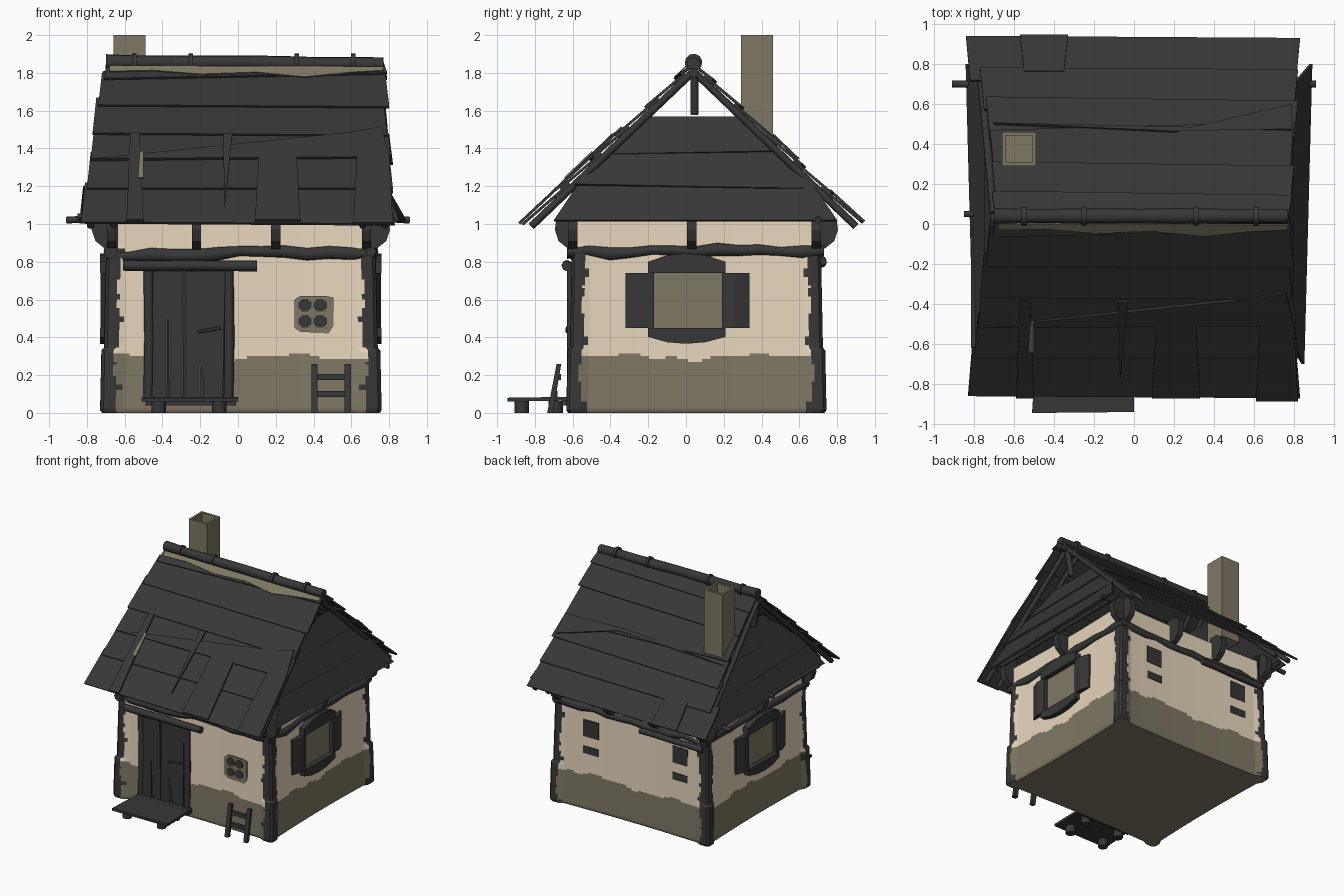
import bpy, bmesh, math, random
from mathutils import Vector

if "Cube" in bpy.data.objects:
    bpy.data.objects.remove(bpy.data.objects["Cube"])
random.seed(4)


def material(name, col):
    m = bpy.data.materials.new(name)
    m.diffuse_color = (*col, 1)
    m.use_nodes = True
    m.node_tree.nodes["Principled BSDF"].inputs["Base Color"].default_value = m.diffuse_color
    return m


CREAM = material("cream plaster", (0.80, 0.67, 0.50))
OLIVE = material("olive stone", (0.21, 0.187, 0.127))
DARK = material("charcoal wood", (0.038, 0.038, 0.039))


def finish(name, bm, mats, smooth=None):
    bmesh.ops.recalc_face_normals(bm, faces=bm.faces)
    me = bpy.data.meshes.new(name)
    bm.to_mesh(me)
    bm.free()
    for m in mats:
        me.materials.append(m)
    ob = bpy.data.objects.new(name, me)
    bpy.context.collection.objects.link(ob)
    if smooth:
        me.shade_smooth()
        me.set_sharp_from_angle(angle=math.radians(smooth))
    return ob


def slab(name, pts, vec, mat=DARK):
    """Polygon extruded along a vector."""
    bm = bmesh.new()
    f = bm.faces.new([bm.verts.new(p) for p in pts])
    r = bmesh.ops.extrude_face_region(bm, geom=[f], use_keep_orig=True)
    bmesh.ops.translate(bm, vec=vec, verts=[v for v in r["geom"] if isinstance(v, bmesh.types.BMVert)])
    return finish(name, bm, [mat])


def box(name, lo, hi, mat=DARK):
    x0, y0, z0 = lo
    x1, y1, z1 = hi
    return slab(name, [(x0, y0, z0), (x1, y0, z0), (x1, y1, z0), (x0, y1, z0)], (0, 0, z1 - z0), mat)


def log(name, pts, r, mat=DARK, wobble=0.0, n=8):
    """Pole of n sides swept along points."""
    bm = bmesh.new()
    pts = [Vector(p) for p in pts]
    d = (pts[-1] - pts[0]).normalized()
    a = d.orthogonal().normalized()
    b = d.cross(a)
    rings = []
    for p in pts:
        rr = r * (1 + random.uniform(-wobble, wobble))
        rings.append([bm.verts.new(p + rr * (math.cos(k * math.tau / n) * a + math.sin(k * math.tau / n) * b))
                      for k in range(n)])
    for r0, r1 in zip(rings, rings[1:]):
        for k in range(n):
            bm.faces.new((r0[k], r0[(k + 1) % n], r1[(k + 1) % n], r1[k]))
    bm.faces.new(rings[0])
    bm.faces.new(rings[-1])
    return finish(name, bm, [mat], 50)


def wavy(a, b, n, amp):
    a, b = Vector(a), Vector(b)
    return [a.lerp(b, i / n) + Vector((0, 0, random.uniform(-amp, amp))) for i in range(n + 1)]


CX, CY = 0.015, 0.055


def body():
    """Plaster walls with stone base and dark corners, coloured by height and corner distance."""
    bm = bmesh.new()
    N, H = 90, 0.015
    cs = [(-1, -1), (1, -1), (1, 1), (-1, 1)]
    rings = []
    for j in range(69):
        z = j * H
        ring = []
        for k in range(4):
            (ax, ay), (bx, by) = cs[k], cs[(k + 1) % 4]
            for i in range(N):
                u = i / N
                d = min(u, 1 - u) * 1.4
                s = 1 - 0.03 * z
                if d < 0.08 and z < 0.88:
                    s += 0.03 if z < 0.33 else 0.012
                if d < 0.02:
                    s -= 0.018 * (1 - d / 0.02)
                if j == 0:
                    s -= 0.015
                px, py = ax + (bx - ax) * u, ay + (by - ay) * u
                ins = 0.015 * math.sin(math.pi * u)
                nx, ny = (ax + bx) / 2, (ay + by) / 2
                ring.append(bm.verts.new((CX + px * 0.725 * s - nx * ins, CY + py * 0.67 * s - ny * ins, z)))
        rings.append(ring)
    M = 4 * N
    for j in range(68):
        for i in range(M):
            f = bm.faces.new((rings[j][i], rings[j][(i + 1) % M], rings[j + 1][(i + 1) % M], rings[j + 1][i]))
            u = (i % N + 0.5) / N
            d, z = min(u, 1 - u) * 1.4, (j + 0.5) * H
            edge = 0.075 + 0.01 * math.sin(z * 17 + i // N) + 0.005 * math.sin(z * 53)
            if d < edge and z < 0.87:
                f.material_index = 2
            elif z < 0.295 + 0.014 * math.sin(i * 0.13) + 0.008 * math.sin(i * 0.41):
                f.material_index = 1
    bm.faces.new(rings[0]).material_index = 1
    bm.faces.new(rings[-1]).material_index = 2
    finish("walls", bm, [CREAM, OLIVE, DARK], 40)


body()

# Wavy timber band around the wall top
for s in (-1, 1):
    y = CY + s * 0.635
    log("long_band", wavy((-0.70, y, 0.84), (0.72, y, 0.85), 12, 0.014), 0.032, wobble=0.25)
    x = CX + s * 0.69
    log("side_band", wavy((x, -0.63, 0.85), (x, 0.73, 0.86), 12, 0.01), 0.032, wobble=0.2)

# Rounded eave brackets on all four sides
PROFILE = [(-0.04, 0.86), (0.03, 0.87), (0.08, 0.91), (0.1, 0.97), (0.09, 1.03), (0.04, 1.07), (-0.04, 1.07)]
for s in (-1, 1):
    for x in (-0.67, -0.22, 0.2, 0.68):
        slab("eave_bracket", [(x - 0.024, CY + s * (0.65 + o), z) for o, z in PROFILE], (0.048, 0, 0))
    for y in (-0.6, 0.03, 0.69):
        slab("side_bracket", [(CX + s * (0.69 + o), y - 0.026, z) for o, z in PROFILE], (0, 0.052, 0))


def roof_pt(side, x, z, lift=0.0):
    t = (1.85 - z) / 0.85
    return Vector((x, 0.04 + side * (0.89 * t + 0.69 * lift), z + 0.72 * lift))


def board(name, side, xl, xr, zl, zr, ztop, lo=0.016, hi=0.0, thick=0.014, taper=0.02):
    """Roof board with a raised lower edge."""
    pts = [roof_pt(side, xl, zl, lo), roof_pt(side, xr, zr, lo),
           roof_pt(side, xr - taper, ztop, hi), roof_pt(side, xl + taper, ztop, hi)]
    slab(name, pts, Vector((0, side * 0.69, 0.72)) * -thick)


# Overlapping roof courses: left x, right x, lower z left/right, upper z
FRONT = [(-0.83, 0.83, 1.00, 0.99, 1.22), (-0.80, 0.82, 1.18, 1.18, 1.38), (-0.78, 0.81, 1.33, 1.35, 1.52),
         (-0.77, 0.79, 1.47, 1.46, 1.67), (-0.74, 0.80, 1.62, 1.61, 1.80), (-0.71, 0.79, 1.76, 1.79, 1.86)]
BACK = [(-0.84, 0.83, 1.00, 1.01, 1.20), (-0.77, 0.82, 1.15, 1.16, 1.34), (-0.74, 0.82, 1.29, 1.31, 1.48),
        (-0.72, 0.80, 1.45, 1.41, 1.64), (-0.71, 0.80, 1.60, 1.62, 1.79), (-0.71, 0.79, 1.74, 1.76, 1.86)]
for b in FRONT:
    board("front_roof_board", -1, *b)
for b in BACK:
    board("back_roof_board", 1, *b)
# Slanting long boards and upright patches
slab("slanting_wedge", [roof_pt(-1, x, z, 0.024) for x, z in ((-0.77, 1.33), (0.8, 1.34), (0.76, 1.5), (0.6, 1.47))],
     (0, 0.01, -0.01))
slab("slanting_wedge", [roof_pt(1, x, z, 0.024) for x, z in ((-0.7, 1.42), (0.2, 1.46), (0.79, 1.33), (0.79, 1.45))],
     (0, -0.01, -0.01))
for xl, xr, z0, z1 in ((0.09, 0.33, 1.0, 1.35), (0.61, 0.82, 0.985, 1.35), (-0.59, -0.5, 1.0, 1.47)):
    board("front_patch", -1, xl, xr, z0, z0, z1, 0.032, 0.025)
slab("roof_splinter", [roof_pt(-1, x, z, 0.03) for x, z in ((-0.08, 1.46), (-0.03, 1.46), (-0.07, 1.08))], (0, 0.01, -0.01))
board("back_patch", 1, -0.57, -0.33, 1.0, 1.0, 1.17, 0.026, 0.02)
# Moss streaks on the front slope
slab("ridge_moss", [roof_pt(-1, x, z, 0.02) for x, z in
     ((-0.68, 1.825), (-0.68, 1.795), (-0.45, 1.8), (-0.2, 1.78), (0.1, 1.79), (0.35, 1.765), (0.6, 1.79),
      (0.77, 1.8), (0.77, 1.82))], (0, 0.005, -0.005), OLIVE)
slab("patch_moss", [roof_pt(-1, x, z, 0.037) for x, z in ((-0.53, 1.22), (-0.5, 1.22), (-0.5, 1.36), (-0.52, 1.36))],
     (0, 0.005, -0.005), OLIVE)

# Ridge log with rope rings
log("ridge_log", wavy((-0.7, 0.04, 1.862), (0.77, 0.04, 1.848), 8, 0.004), 0.037, wobble=0.08, n=10)
for x in (-0.55, -0.25, 0.31, 0.61):
    log("ridge_ring", [(x - 0.012, 0.04, 1.855), (x + 0.012, 0.04, 1.855)], 0.047, n=10)
log("ridge_purlin", [(-0.70, 0.04, 1.80), (0.78, 0.04, 1.80)], 0.025)

# Gable ends: rafters, sloping planks, king post, poles
for s in (-1, 1):
    for side in (-1, 1):
        for off, r in ((0.70, 0.02), (0.58, 0.018)):
            log("rafter", [roof_pt(side, s * off, 1.82, -0.03), roof_pt(side, s * (off + 0.08), 1.01, -0.03)], r)
    base = 0.86 if s > 0 else 0.81

    def gx(z):
        return s * (base - 0.42 * (z - 1.02))

    for z0, z1, tilt in ((1.02, 1.23, 0.0), (1.2, 1.41, 0.012), (1.38, 1.57, -0.008)):
        def gy(z, k):
            return 0.05 + k * min(0.89 * (1.85 - z) / 0.85 - 0.04, 0.75)
        skew = 0.02 if z0 < 1.1 else 0.0
        pts = [(gx(z0) + s * (0.012 - skew), gy(z0, -1), z0 + tilt), (gx(z0) + s * (0.012 + skew), gy(z0, 1), z0 - tilt),
               (gx(z1), gy(z1, 1), z1), (gx(z1), gy(z1, -1), z1)]
        slab("gable_plank", pts, (-s * 0.015, 0, -0.008))
    log("king_post", [(s * 0.66, 0.045, 1.58), (s * 0.70, 0.045, 1.8)], 0.022)
    log("gable_tie", [(s * 0.8, -0.62, 1.03), (s * 0.8, 0.77, 1.04)], 0.015)
    log("purlin_end", [(s * 0.6, 0.7, 1.04), (s * 0.91, 0.7, 1.02)], 0.018)
    log("purlin_end", [(s * 0.6, 0.05, 1.05), (s * 0.85, 0.05, 1.04)], 0.016)

# Hollow chimney
bm = bmesh.new()
bmesh.ops.create_cube(bm, size=1)
for v in bm.verts:
    v.co = (-0.575 + v.co.x * 0.17, 0.375 + v.co.y * 0.17, 1.65 + v.co.z * 0.7)
bm.faces.ensure_lookup_table()
top = max(bm.faces, key=lambda f: f.calc_center_median().z)
bmesh.ops.inset_region(bm, faces=[top], thickness=0.025)
r = bmesh.ops.extrude_face_region(bm, geom=[top])
bmesh.ops.translate(bm, vec=(0, 0, -0.15), verts=[v for v in r["geom"] if isinstance(v, bmesh.types.BMVert)])
if top.is_valid:
    bmesh.ops.delete(bm, geom=[top], context='FACES_ONLY')
finish("chimney", bm, [OLIVE])

# Door with planks, frame, lintel and handle
box("door_back", (-0.48, -0.56, 0.05), (-0.03, -0.604, 0.77))
for x0, x1, lean in ((-0.455, -0.375, 0.005), (-0.365, -0.285, -0.01), (-0.28, -0.205, 0.0), (-0.185, -0.08, 0.012)):
    slab("door_plank", [(x0, -0.58, 0.08), (x1, -0.58, 0.08), (x1 + lean, -0.58, 0.75), (x0 + lean, -0.58, 0.75)],
         (0, -0.04, 0))
slab("door_plank", [(-0.21, -0.58, 0.32), (-0.17, -0.58, 0.08), (-0.16, -0.58, 0.75), (-0.21, -0.58, 0.75)], (0, -0.035, 0))
for x0, x1, z0, z1 in ((-0.368, -0.36, 0.08, 0.45), (-0.208, -0.198, 0.08, 0.27)):
    box("door_gap", (x0, -0.58, z0), (x1, -0.612, z1), OLIVE)
for x in (-0.475, -0.05):
    log("door_post", [(x, -0.605, 0.06), (x + 0.005, -0.605, 0.4), (x, -0.605, 0.78)], 0.026)
log("door_lintel", wavy((-0.61, -0.63, 0.785), (0.1, -0.63, 0.775), 4, 0.005), 0.028)
log("door_handle", [(-0.21, -0.63, 0.43), (-0.09, -0.63, 0.45)], 0.008)
box("door_sill", (-0.49, -0.66, 0.04), (-0.01, -0.58, 0.085))

# Porch step on feet
slab("step", [(-0.51, -0.945, 0.06), (0.0, -0.94, 0.06), (0.0, -0.63, 0.065), (-0.49, -0.63, 0.065)], (0, 0, 0.02))
for x in (-0.42, -0.1):
    for y in (-0.87, -0.69):
        log("step_foot", [(x, y, 0.0), (x, y, 0.062)], 0.038)

# Short ladder leaning on the front
for x in (0.405, 0.58):
    slab("ladder_rail", [(x - 0.017, y, z) for y, z in ((-0.735, 0.0), (-0.705, 0.0), (-0.66, 0.26), (-0.685, 0.26))],
         (0.034, 0, 0))
for z in (0.1, 0.19):
    box("ladder_rung", (0.4, -0.725 + 0.2 * z, z - 0.016), (0.585, -0.70 + 0.2 * z, z + 0.016))

# Small front window with four panes
slab("front_window_frame", [(x, -0.56, z) for x, z in ((0.3, 0.45), (0.33, 0.43), (0.48, 0.42), (0.505, 0.46),
     (0.505, 0.61), (0.46, 0.62), (0.33, 0.62), (0.3, 0.6))], (0, -0.045, 0), OLIVE)
for x in (0.355, 0.435):
    for z in (0.485, 0.57):
        slab("front_window_pane", [(x + 0.038 * math.cos(a * math.pi / 4 + 0.39), -0.6, z + 0.036 * math.sin(a * math.pi / 4 + 0.39))
             for a in range(8)], (0, -0.009, 0))

# Side windows with shutters, header and sill
for s in (-1, 1):
    def X(v):
        return CX + s * v
    box("side_window_pane", (X(0.64), -0.18, 0.44), (X(0.705), 0.2, 0.75), OLIVE)
    for y0, y1 in ((-0.17, -0.32), (0.19, 0.335)):
        slab("shutter", [(X(v), y, 0.45) for v, y in ((0.66, y0), (0.735, y0), (0.742, (y0 + y1) / 2), (0.715, y1), (0.66, y1))],
             (0, 0, 0.29))
    for name, z0, d in (("window_header", 0.74, 1), ("window_sill", 0.45, -0.8)):
        slab(name, [(X(0.66), y, z0 + d * h) for y, h in ((-0.2, 0), (0.21, 0), (0.21, 0.06), (0.1, 0.095),
             (0.0, 0.105), (-0.1, 0.095), (-0.2, 0.06))], (s * 0.085, 0, 0))

# Back openings and lintel pole
for x in (0.39, -0.44):
    box("back_opening", (x - 0.07, 0.66, 0.61), (x + 0.07, 0.708, 0.75))
    box("back_slot", (x - 0.07, 0.66, 0.47), (x + 0.07, 0.711, 0.53))
log("back_lintel", wavy((-0.66, 0.72, 0.79), (-0.08, 0.72, 0.81), 4, 0.006), 0.025)
